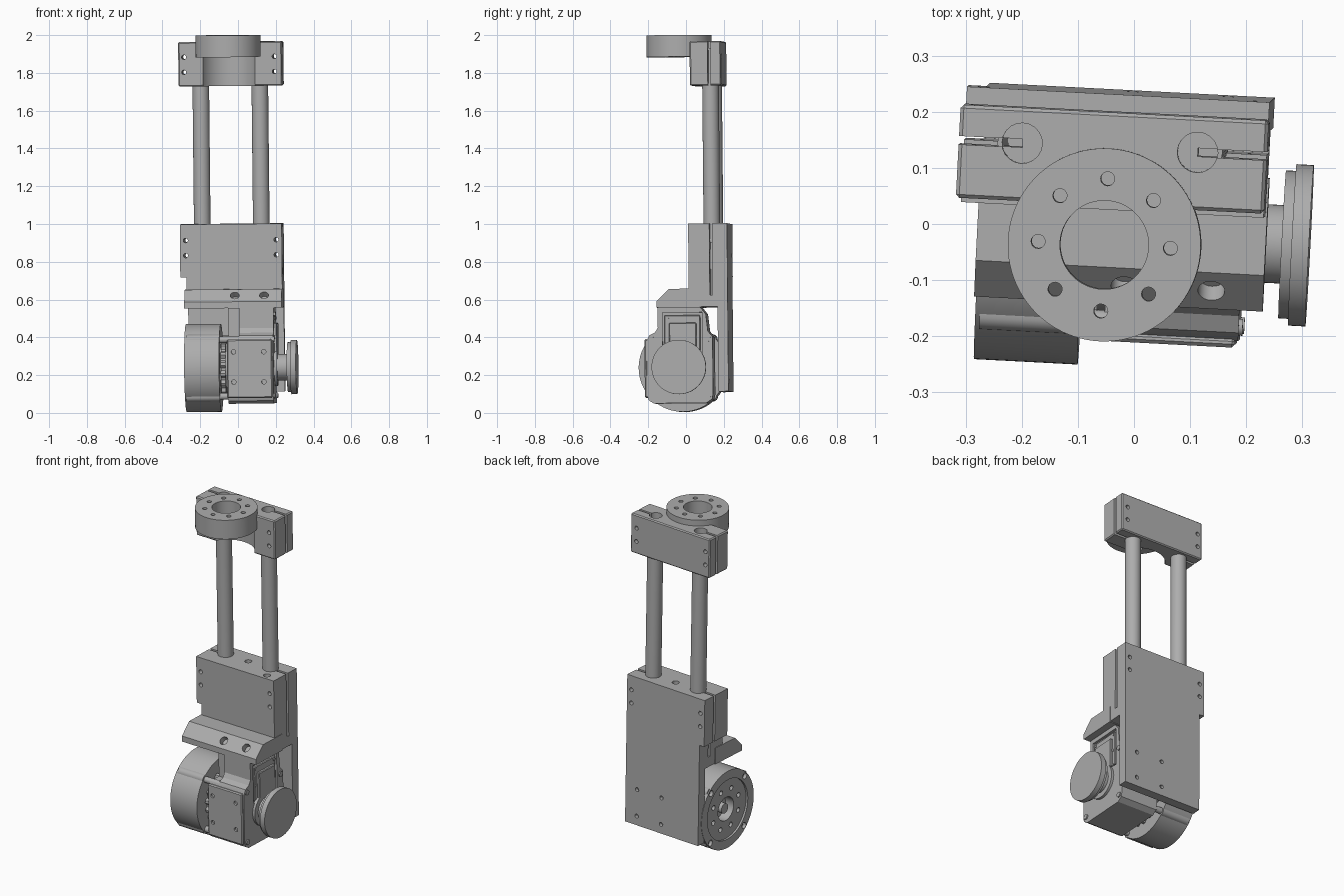
import bpy, bmesh, math
from mathutils import Matrix, Vector

cube = bpy.data.objects.get("Cube")
if cube:
    bpy.data.objects.remove(cube, do_unlink=True)

metal = bpy.data.materials.new("plain grey metal")
metal.use_nodes = True
GREY = (0.42, 0.42, 0.42, 1)
metal.diffuse_color = GREY
metal.node_tree.nodes["Principled BSDF"].inputs["Base Color"].default_value = GREY

# The whole assembly leans and turns slightly
LEAN = (Matrix.Rotation(math.radians(-3), 4, 'Z')
        @ Matrix.Rotation(-0.01, 4, 'Y') @ Matrix.Rotation(0.01, 4, 'X'))
parts = []


def finish(name, bm):
    bmesh.ops.recalc_face_normals(bm, faces=bm.faces)
    me = bpy.data.meshes.new(name)
    bm.to_mesh(me)
    bm.free()
    ob = bpy.data.objects.new(name, me)
    bpy.context.collection.objects.link(ob)
    me.materials.append(metal)
    parts.append(ob)
    return ob


def box(name, x, y, z, bevel=0):
    bm = bmesh.new()
    bmesh.ops.create_cube(bm, size=1)
    for v in bm.verts:
        v.co = Vector([(a + b) / 2 + c * (b - a) for (a, b), c in zip((x, y, z), v.co)])
    if bevel:
        bmesh.ops.bevel(bm, geom=bm.edges[:], offset=bevel, segments=1, affect='EDGES')
    return finish(name, bm)


def rod(name, axis, centre, r, lo, hi, sides=32):
    """Cylinder along an axis; centre holds the two other coordinates."""
    bm = bmesh.new()
    bmesh.ops.create_cone(bm, cap_ends=True, segments=sides, radius1=r, radius2=r, depth=hi - lo)
    k = 'XYZ'.index(axis)
    turn = {'X': Matrix.Rotation(math.pi / 2, 4, 'Y'),
            'Y': Matrix.Rotation(math.pi / 2, 4, 'X'), 'Z': Matrix()}[axis]
    at = list(centre)
    at.insert(k, (lo + hi) / 2)
    bm.transform(Matrix.Translation(at) @ turn)
    return finish(name, bm)


def extrude_x(name, profile, lo, hi):
    bm = bmesh.new()
    face = bm.faces.new([bm.verts.new((lo, y, z)) for y, z in profile])
    new = bmesh.ops.extrude_face_region(bm, geom=[face])['geom']
    bmesh.ops.translate(bm, vec=(hi - lo, 0, 0),
                        verts=[v for v in new if isinstance(v, bmesh.types.BMVert)])
    return finish(name, bm)


def cut(ob, *cutters, op='DIFFERENCE'):
    bpy.context.view_layer.objects.active = ob
    for c in cutters:
        mod = ob.modifiers.new("cut", 'BOOLEAN')
        mod.operation, mod.solver, mod.object = op, 'EXACT', c
        bpy.ops.object.modifier_apply(modifier=mod.name)
        parts.remove(c)
        bpy.data.objects.remove(c, do_unlink=True)


def drill(ob, axis, spots, r, lo, hi):
    cut(ob, *[rod("drill", axis, s, r, lo, hi, 20) for s in spots])


def circle(cx, cy, r, n, start=0):
    return [(cx + r * math.cos(start + math.tau * i / n),
             cy + r * math.sin(start + math.tau * i / n)) for i in range(n)]


POSTS = (-0.187, 0.126)
POST_Y = 0.153
EDGE_X = (-0.27, 0.21)
RX, RY = -0.031, -0.02      # ring centre
AY, AZ = -0.02, 0.24        # drive axis

# Twin posts
for side, x in zip(("right", "left"), POSTS):
    post = rod(side + "_post", 'Z', (x, POST_Y), 0.044, 0.9, 1.93, 48)
    drill(post, 'Z', [(x, POST_Y)], 0.036, 1.0, 2.0)

# Upper clamp: scooped front, split ends, post bores and screw holes
clamp = box("upper_clamp", (-0.3, 0.25), (0.05, 0.216), (1.73, 1.965), 0.006)
cut(clamp, rod("scoop", 'Z', (RX, RY), 0.155, 1.7, 1.98, 64))
drill(clamp, 'Z', [(x, POST_Y) for x in POSTS], 0.036, 1.9, 2.0)
cut(clamp, box("split", (-0.35, POSTS[0]), (0.145, 0.16), (1.7, 2)),
    box("split", (POSTS[1], 0.3), (0.145, 0.16), (1.7, 2)))
drill(clamp, 'Y', [(x, z) for x in EDGE_X for z in (1.805, 1.885)], 0.012, 0, 0.3)

# Mounting ring
ring = rod("mounting_ring", 'Z', (RX, RY), 0.172, 1.885, 2.0, 96)
drill(ring, 'Z', circle(RX, RY, 0.118, 8, math.pi / 2), 0.0125, 1.8, 2.1)
cut(ring, rod("bore", 'Z', (RX, RY), 0.079, 1.8, 2.1, 64))

# Lower clamp block
block = box("lower_clamp", (-0.3, 0.24), (0.033, 0.239), (0.56, 1.0))
cut(block, box("step", (-0.4, -0.268), (0, 0.3), (0.5, 0.72)),
    box("split", (-0.35, POSTS[0]), (0.145, 0.16), (0.62, 1.1)),
    box("split", (POSTS[1], 0.3), (0.145, 0.16), (0.62, 1.1)))
drill(block, 'Y', [(x, z) for x in EDGE_X for z in (0.835, 0.915)], 0.012, 0, 0.3)
drill(block, 'Z', [(-0.03, POST_Y), (0.165, 0.07)], 0.02, 0.9, 1.1)

# Back plate
back = box("back_plate", (-0.268, 0.24), (0.185, 0.239), (0.11, 0.56))
drill(back, 'Y', [(x, z) for x in (-0.01, 0.16) for z in (0.165, 0.325)], 0.012, 0.22, 0.3)

# Chamfered shelf with two bolt holes
shelf = extrude_x("shelf", [(0.1, 0.655), (-0.073, 0.655), (-0.138, 0.59),
                            (-0.138, 0.556), (0.1, 0.556)], -0.272, 0.243)
for x in (-0.005, 0.15):
    hole = rod("drill", 'X', (0, 0), 0.024, -0.05, 0.02, 24)
    hole.data.transform(Matrix.Translation((x, -0.105, 0.622))
                        @ Vector((0, 1, -1)).to_track_quat('X', 'Z').to_matrix().to_4x4())
    hole.data.transform(Matrix.Translation((0, 0.01, -0.01)))
    cut(shelf, hole)

# Gearbox housing with neck
house = extrude_x("gearbox_housing", [
    (-0.135, 0.558), (-0.135, 0.45), (-0.15, 0.425), (-0.18, 0.41), (-0.195, 0.38),
    (-0.195, 0.09), (-0.185, 0.065), (-0.16, 0.05), (0.12, 0.05), (0.15, 0.07),
    (0.155, 0.1), (0.155, 0.4), (0.13, 0.43), (0.12, 0.52), (0.09, 0.558)], -0.04, 0.2)
cut(house, box("pocket", (0.185, 0.3), (-0.11, 0.1), (0.3, 0.53)),
    box("notch", (-0.1, 0.02), (-0.3, -0.11), (0.4, 0.555)))
front = box("front_cover", (-0.045, 0.195), (-0.207, -0.19), (0.08, 0.39), 0.006)
drill(front, 'Y', [(x, z) for x in (-0.01, 0.15) for z in (0.165, 0.325)], 0.012, -0.3, -0.195)

# Side cover with four screws
box("side_cover", (0.18, 0.2), (-0.1, 0.09), (0.31, 0.515), 0.004)
box("side_block", (0.19, 0.215), (-0.075, 0.07), (0.3, 0.475), 0.004)
for y in (-0.085, 0.075):
    for z in (0.4, 0.5):
        rod("side_cover_screw", 'X', (y, z), 0.009, 0.195, 0.204, 16)

# Output hub and disc
rod("output_boss", 'X', (AY, AZ), 0.1, 0.195, 0.215, 48)
rod("output_hub", 'X', (AY, AZ), 0.07, 0.2, 0.27, 48)
rod("output_disc_inner", 'X', (AY, AZ), 0.132, 0.268, 0.288, 64)
disc = rod("output_disc", 'X', (AY, AZ), 0.144, 0.286, 0.317, 64)
drill(disc, 'X', [(AY, AZ)], 0.026, 0.305, 0.4)
rod("output_screw", 'X', (AY, AZ), 0.016, 0.3, 0.314, 24)

# Motor drum with bolt ears and a recessed, drilled end
BOLTS = [(AY + a, AZ + b) for a in (-0.15, 0.15) for b in (-0.15, 0.15)]
drum = rod("motor_drum", 'X', (AY, AZ), 0.233, -0.27, -0.085, 96)
cut(drum, *[rod("ear", 'X', s, 0.028, -0.262, -0.085, 24) for s in BOLTS], op='UNION')
cut(drum, rod("recess", 'X', (AY, AZ), 0.18, -0.3, -0.258, 64),
    rod("bore", 'X', (AY, AZ), 0.07, -0.3, -0.2, 48))
drill(drum, 'X', circle(AY, AZ, 0.12, 8, math.pi / 8), 0.014, -0.3, -0.22)
drill(drum, 'X', BOLTS, 0.018, -0.3, -0.25)
rod("motor_shaft", 'X', (AY, AZ), 0.03, -0.25, -0.15)

# Toothed ring between drum and gearbox
teeth = [p for i in range(36) for p in circle(AY, AZ, 0.165 if i % 2 else 0.15, 72)[2 * i:2 * i + 2]]
extrude_x("toothed_ring", teeth, -0.08, -0.055)
rod("drive_core", 'X', (AY, AZ), 0.135, -0.09, -0.035, 48)

# Long tie bolts
for s in BOLTS:
    rod("tie_bolt", 'X', s, 0.018, -0.1, 0.15, 20)
    rod("tie_bolt_head", 'X', s, 0.015, 0.19, 0.207, 20)

# Lean every part and shade it with sharp edges kept
for ob in parts:
    ob.data.transform(LEAN)
    bpy.context.view_layer.objects.active = ob
    bpy.ops.object.select_all(action='DESELECT')
    ob.select_set(True)
    bpy.ops.object.shade_smooth_by_angle(angle=math.radians(30))
